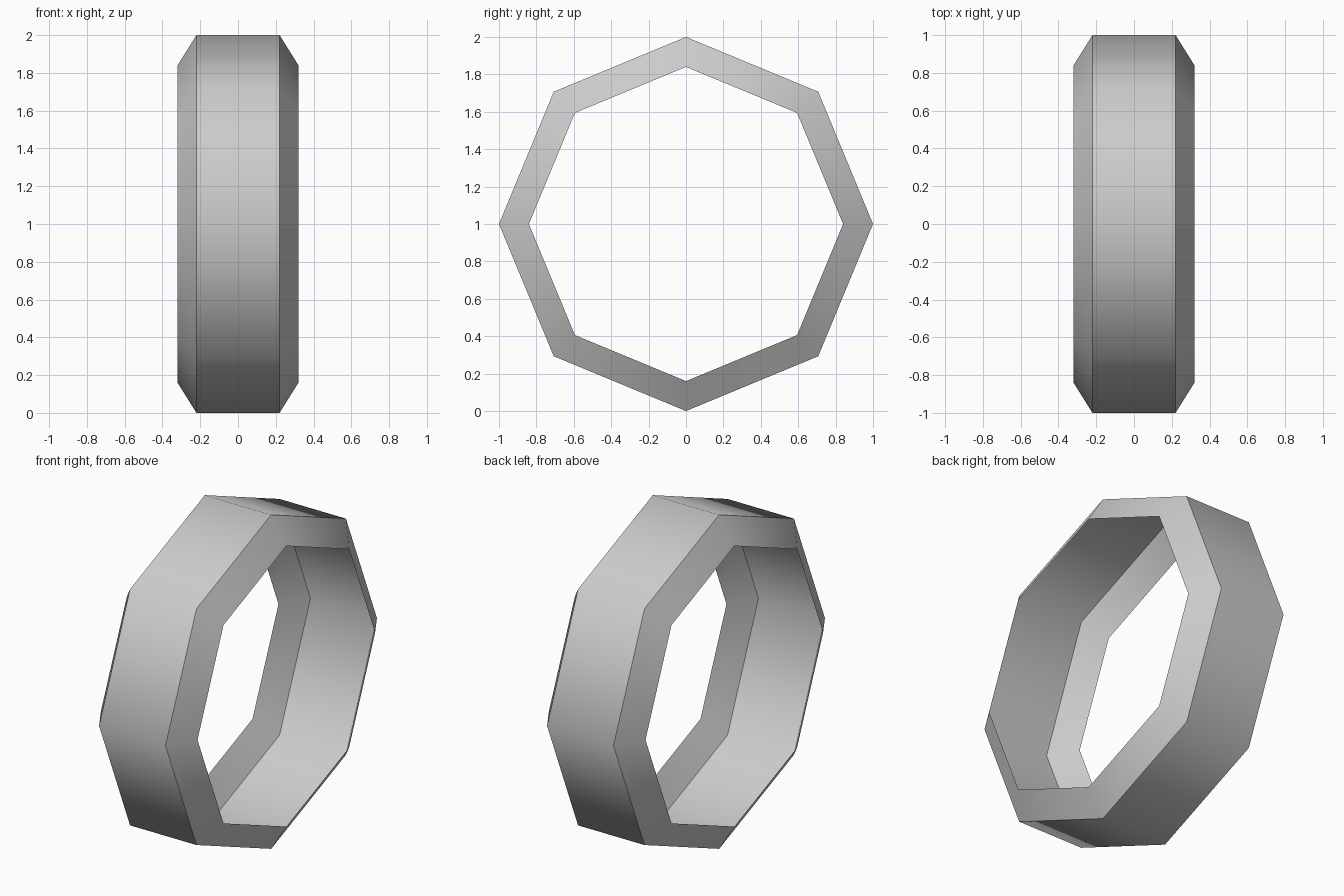
import bpy, bmesh, math

if "Cube" in bpy.data.objects:
    bpy.data.objects.remove(bpy.data.objects["Cube"])

SIDES = 8
# Cross-section of the open shell: (x, radius)
PROFILE = [(-0.32, 0.84), (-0.22, 1.0), (0.22, 1.0), (0.32, 0.84)]

# Octagonal band with an inward-sloping flange on each side
bm = bmesh.new()
rings = []
for x, r in PROFILE:
    rings.append([bm.verts.new((x, r * math.cos(i * math.tau / SIDES),
                                1 + r * math.sin(i * math.tau / SIDES)))
                  for i in range(SIDES)])
for a, b in zip(rings, rings[1:]):
    for i in range(SIDES):
        j = (i + 1) % SIDES
        bm.faces.new((a[i], a[j], b[j], b[i]))

# Make every face point away from the axle
for f in bm.faces:
    f.normal_update()
    c = f.calc_center_median()
    if f.normal.y * c.y + f.normal.z * (c.z - 1) < 0:
        f.normal_flip()

mesh = bpy.data.meshes.new("tyre_band")
bm.to_mesh(mesh)
bm.free()
tyre = bpy.data.objects.new("tyre_band", mesh)
bpy.context.collection.objects.link(tyre)

# Smooth around the ring, sharp where flange meets tread
bpy.context.view_layer.objects.active = tyre
tyre.select_set(True)
bpy.ops.object.shade_smooth_by_angle(angle=math.radians(50))
